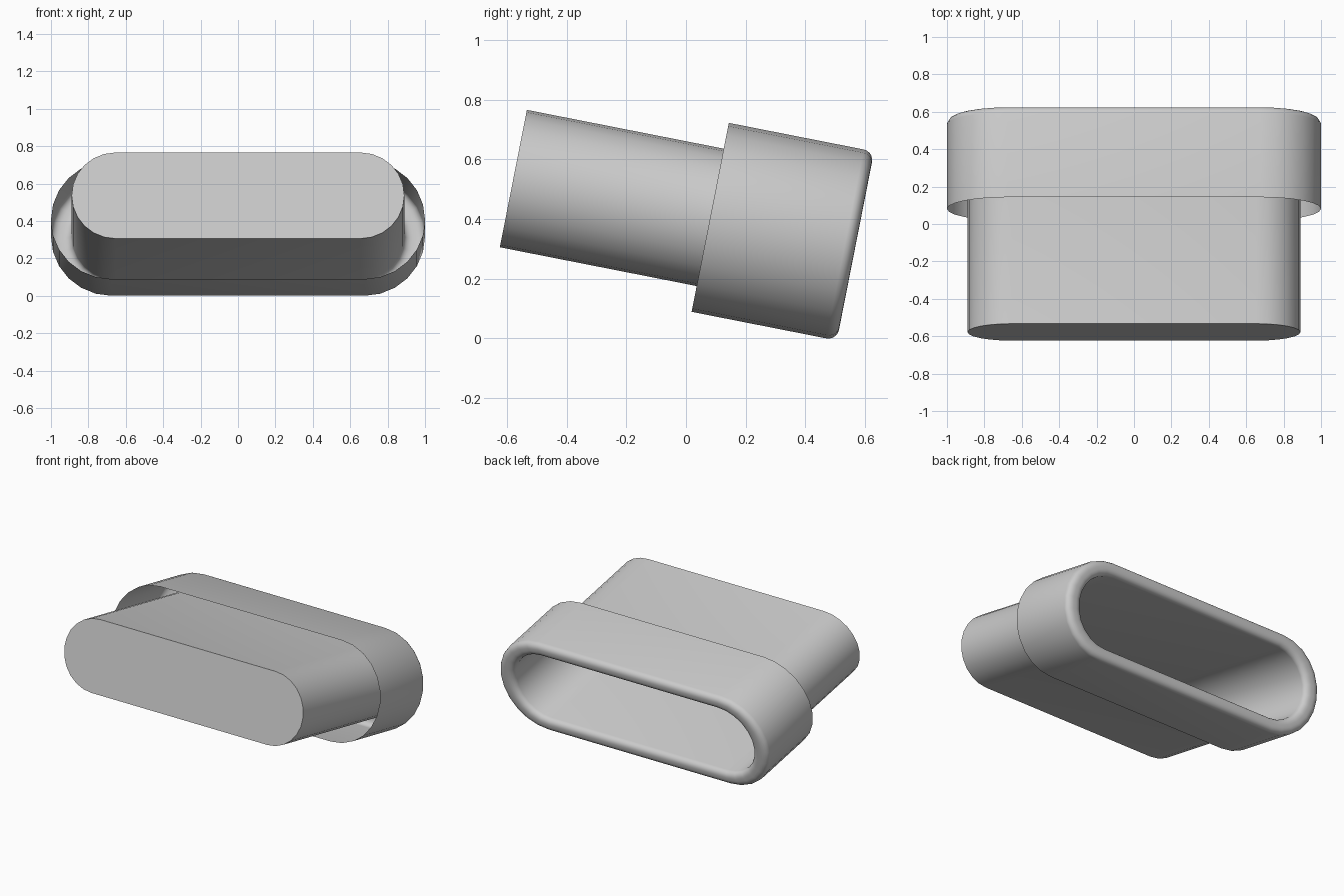
import bpy, bmesh, math

if "Cube" in bpy.data.objects:
    bpy.data.objects.remove(bpy.data.objects["Cube"])

TILT = math.atan(0.197)
SEG = 12                      # segments per rounded end
LENGTH = 1.168                # closed end to rim
SLEEVE = 0.672                # where the outer sleeve starts
R_IN, R_OUT = 0.2345, 0.3225  # end radii of body and sleeve
FLAT_IN, FLAT_OUT = 0.655, 0.6775
ROUND = 0.036


def slot_loop(bm, t, f):
    """Slot outline at depth t; f blends body (0) to sleeve (1)."""
    r = R_IN + (R_OUT - R_IN) * f
    flat = FLAT_IN + (FLAT_OUT - FLAT_IN) * f
    verts = []
    for side in (1, -1):
        for i in range(SEG + 1):
            a = -math.pi / 2 + math.pi * i / SEG
            x, v = side * (flat + r * math.cos(a)), side * r * math.sin(a)
            y = t * math.cos(TILT) + v * math.sin(TILT)
            z = -t * math.sin(TILT) + v * math.cos(TILT)
            verts.append(bm.verts.new((x, y, z)))
    return verts


# Section: body wall, rounded rim, then sleeve folded back over the body
k = ROUND / (R_OUT - R_IN)
section = [(0, 0)]
for i in range(6):
    a = math.pi / 2 * i / 5
    section.append((LENGTH - ROUND + ROUND * math.sin(a), k * (1 - math.cos(a))))
for i in range(6):
    a = math.pi / 2 * (1 - i / 5)
    section.append((LENGTH - ROUND + ROUND * math.sin(a), 1 - k * (1 - math.cos(a))))
section.append((SLEEVE, 1))

bm = bmesh.new()
loops = [slot_loop(bm, t, f) for t, f in section]
for a, b in zip(loops, loops[1:]):
    n = len(a)
    for i in range(n):
        j = (i + 1) % n
        bm.faces.new((a[i], a[j], b[j], b[i]))

# Closed front end
bm.faces.new(list(reversed(loops[0])))
bmesh.ops.recalc_face_normals(bm, faces=bm.faces[:])
cap = min(bm.faces, key=lambda f: f.calc_center_median().y)
if cap.normal.y > 0:
    bmesh.ops.reverse_faces(bm, faces=bm.faces[:])

# Centre and stand on the ground
ys = [v.co.y for v in bm.verts]
zmin = min(v.co.z for v in bm.verts)
bmesh.ops.translate(bm, verts=bm.verts[:], vec=(0, -(min(ys) + max(ys)) / 2, -zmin))

mesh = bpy.data.meshes.new("slotted_cap")
bm.to_mesh(mesh)
bm.free()
obj = bpy.data.objects.new("slotted_cap", mesh)
bpy.context.collection.objects.link(obj)
bpy.context.view_layer.objects.active = obj
obj.select_set(True)
bpy.ops.object.shade_smooth_by_angle(angle=math.radians(40))
